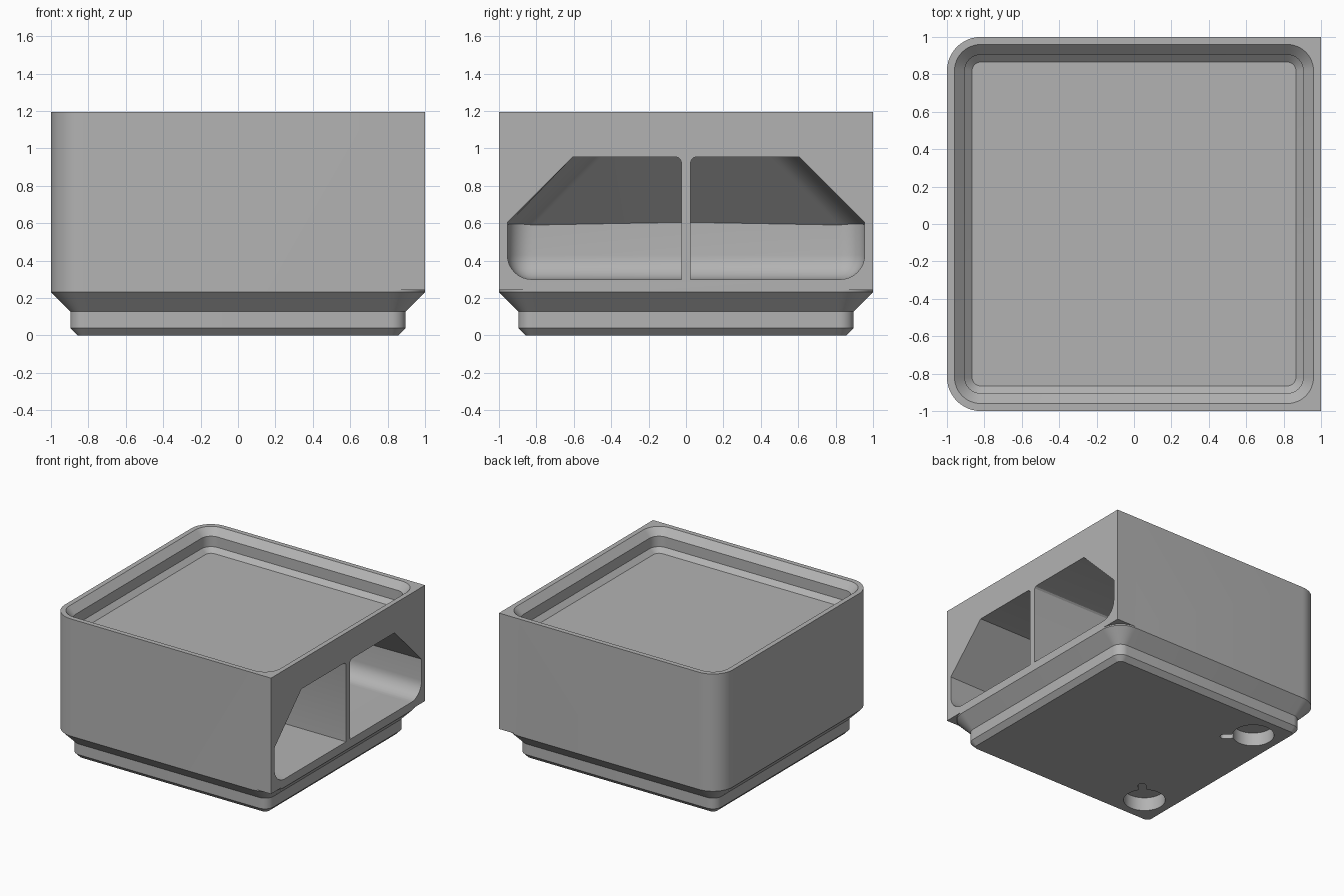
import bpy
import bmesh
from math import cos, sin, pi
from mathutils import Matrix, Vector

cube = bpy.data.objects.get("Cube")
if cube:
    bpy.data.objects.remove(cube, do_unlink=True)

grey = bpy.data.materials.new("light grey plastic")
grey.use_nodes = True
colour = (0.45, 0.45, 0.45, 1)
grey.diffuse_color = colour
grey.node_tree.nodes["Principled BSDF"].inputs["Base Color"].default_value = colour

OUTER_RADIUS = 0.181
STEPS = 12


def make_object(name, bm):
    bmesh.ops.recalc_face_normals(bm, faces=bm.faces)
    mesh = bpy.data.meshes.new(name)
    bm.to_mesh(mesh)
    bm.free()
    mesh.materials.append(grey)
    obj = bpy.data.objects.new(name, mesh)
    bpy.context.collection.objects.link(obj)
    return obj


def ring(bm, half, z, square_side=False):
    """Rounded square; square_side pushes the +x corners out to a sharp edge."""
    radius = OUTER_RADIUS - (1 - half)
    centre = half - radius
    verts = []
    for quadrant, (sx, sy) in enumerate([(1, 1), (-1, 1), (-1, -1), (1, -1)]):
        for i in range(STEPS + 1):
            a = (quadrant + i / STEPS) * pi / 2
            c, s = cos(a), sin(a)
            if square_side and sx > 0:
                scale = max(abs(c), abs(s))
                c, s = c / scale, s / scale
            verts.append(bm.verts.new((sx * centre + radius * c, sy * centre + radius * s, z)))
    return verts


# Bin body: foot, walls, stacking lip and recessed top in one loft
bm = bmesh.new()
profile = [
    (0.858, 0, False), (0.896, 0.039, False), (0.896, 0.127, False),
    (1, 0.232, False), (1, 0.243, False), (1, 0.243, True), (1, 1.195, True),
    (0.96, 1.195, False), (0.905, 1.14, False), (0.905, 1.054, False), (0.866, 1.018, False),
]
rings = [ring(bm, *p) for p in profile]
for low, high in zip(rings, rings[1:]):
    for i in range(len(low)):
        j = (i + 1) % len(low)
        bm.faces.new((low[i], low[j], high[j], high[i]))
bm.faces.new(rings[0])
bm.faces.new(rings[-1])
bmesh.ops.remove_doubles(bm, verts=bm.verts, dist=0.0001)
body = make_object("bin_body", bm)


def compartment(side):
    """Side compartment with sloping roof edges and rounded corners."""
    inner, wall, floor, roof, slope = 0.025, 0.955, 0.3, 0.955, 0.35
    bm = bmesh.new()
    low, ridge = roof - slope, wall - slope
    points = [(1.1, ridge, roof), (1.1, inner, roof), (-ridge, ridge, roof), (-ridge, inner, roof)]
    for x in (1.1, -wall):
        points += [(x, inner, floor), (x, wall, floor), (x, wall, low)]
    points.append((-wall, inner, low))
    for p in points:
        bm.verts.new(p)
    bmesh.ops.convex_hull(bm, input=bm.verts)
    bmesh.ops.dissolve_limit(bm, angle_limit=0.01, verts=bm.verts, edges=bm.edges)

    def is_edge(e, tests):
        return all(t(v.co) for v in e.verts for t in tests)

    at_wall = lambda c: c.y > wall - 0.001
    at_back = lambda c: c.x < -wall + 0.001
    at_floor = lambda c: c.z < floor + 0.001
    at_inner = lambda c: c.y < inner + 0.001
    at_roof = lambda c: c.z > roof - 0.001
    hip = lambda c: abs(c.x + c.y) < 0.001 and c.y > ridge - 0.001
    rounded = [e for e in bm.edges if any(is_edge(e, t) for t in (
        (at_wall, at_floor), (at_back, at_floor), (hip,)))]
    bmesh.ops.bevel(bm, geom=rounded, offset=0.13, offset_type='OFFSET',
                    segments=8, profile=0.5, affect='EDGES', clamp_overlap=True)
    # small fillet where the divider meets the roof
    small = [e for e in bm.edges if is_edge(e, (at_inner, at_roof))]
    bmesh.ops.bevel(bm, geom=small, offset=0.03, segments=3, profile=0.5, affect='EDGES')
    if side < 0:
        bmesh.ops.scale(bm, vec=(1, -1, 1), verts=bm.verts)
    return make_object("compartment_cutter", bm)


def magnet_hole(sx, sy):
    """Round pocket with a keyhole slot pointing to the middle."""
    pos = Vector((sx * 0.637, sy * 0.637, 0))
    bm = bmesh.new()
    count, radius, half_slot, reach = 48, 0.157, 0.03, 0.25
    outline = []
    for i in range(count):
        a = -pi / 2 + pi * i / 8
        if i <= 8:
            outline.append((reach - half_slot + half_slot * cos(a), half_slot * sin(a)))
    for i in range(count + 1):
        a = 0.192 + (2 * pi - 0.384) * i / count
        outline.append((radius * cos(a), radius * sin(a)))
    face = bm.faces.new([bm.verts.new((x, y, -0.05)) for x, y in outline])
    extruded = bmesh.ops.extrude_face_region(bm, geom=[face])["geom"]
    top = [v for v in extruded if isinstance(v, bmesh.types.BMVert)]
    bmesh.ops.translate(bm, vec=(0, 0, 0.16), verts=top)
    turn = Vector((1, 0)).angle_signed(Vector((-sx, -sy)))
    bm.transform(Matrix.Translation(pos) @ Matrix.Rotation(-turn, 4, 'Z'))
    return make_object("magnet_hole_cutter", bm)


# Cut the compartments and magnet holes
cutters = [compartment(s) for s in (1, -1)]
cutters += [magnet_hole(sx, sy) for sx in (1, -1) for sy in (1, -1)]
bpy.ops.object.select_all(action='DESELECT')
bpy.context.view_layer.objects.active = body
body.select_set(True)
for cutter in cutters:
    mod = body.modifiers.new("cut", 'BOOLEAN')
    mod.operation = 'DIFFERENCE'
    mod.solver = 'EXACT'
    mod.object = cutter
    bpy.ops.object.modifier_apply(modifier=mod.name)
    bpy.data.objects.remove(cutter, do_unlink=True)

bpy.ops.object.shade_smooth_by_angle(angle=pi / 7)
